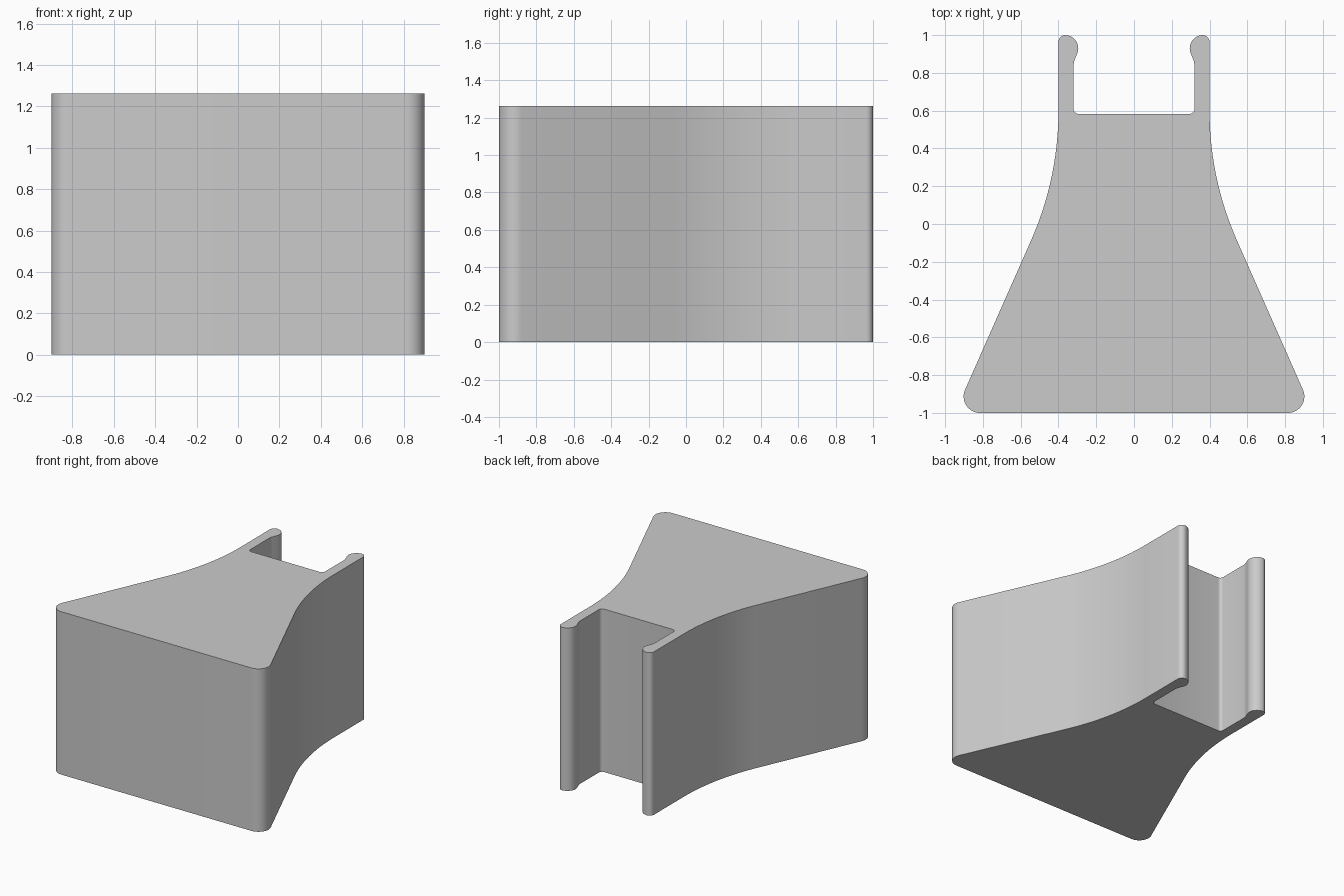
import bpy
import bmesh
from math import cos, sin, radians

HEIGHT = 1.263

cube = bpy.data.objects.get("Cube")
if cube:
    bpy.data.objects.remove(cube, do_unlink=True)


def arc(cx, cy, r, start, end, steps):
    """Points along a circular arc, angles in degrees."""
    angles = [radians(start + (end - start) * i / steps) for i in range(steps + 1)]
    return [(cx + r * cos(a), cy + r * sin(a)) for a in angles]


# Left half of the outline, from the front edge round to the slot floor
half = arc(0.815, -0.913, 0.087, -90, 23.5, 14)      # rounded front corner
half += arc(2.1, 0.6, 1.7, 203.5, 180, 20)           # flared concave side
half += arc(0.363, 0.963, 0.037, 0, 90, 8)           # outer tip of the prong
half += arc(0.365, 0.93, 0.07, 95, 197, 12)          # inner bead of the prong
half += arc(0.22, 0.835, 0.1, 20, 0, 5)              # neck below the bead
half += arc(0.295, 0.608, 0.025, 0, -90, 6)          # slot corner
outline = half + [(-x, y) for x, y in reversed(half)]

# Extrude the outline into a solid
bm = bmesh.new()
base = bm.faces.new([bm.verts.new((x, y, 0)) for x, y in outline])
result = bmesh.ops.extrude_face_region(bm, geom=[base], use_keep_orig=True)
top_verts = [g for g in result["geom"] if isinstance(g, bmesh.types.BMVert)]
bmesh.ops.translate(bm, verts=top_verts, vec=(0, 0, HEIGHT))
bmesh.ops.recalc_face_normals(bm, faces=bm.faces)
mesh = bpy.data.meshes.new("flared_clip_block")
bm.to_mesh(mesh)
bm.free()

block = bpy.data.objects.new("flared_clip_block", mesh)
bpy.context.collection.objects.link(block)

# Plain grey material
grey = bpy.data.materials.new("light_grey")
grey.use_nodes = True
colour = (0.6, 0.6, 0.6, 1)
grey.diffuse_color = colour
grey.node_tree.nodes["Principled BSDF"].inputs["Base Color"].default_value = colour
mesh.materials.append(grey)

# Smooth curved walls, sharp rims
bpy.ops.object.select_all(action="DESELECT")
block.select_set(True)
bpy.context.view_layer.objects.active = block
bpy.ops.object.shade_smooth_by_angle(angle=radians(30))
